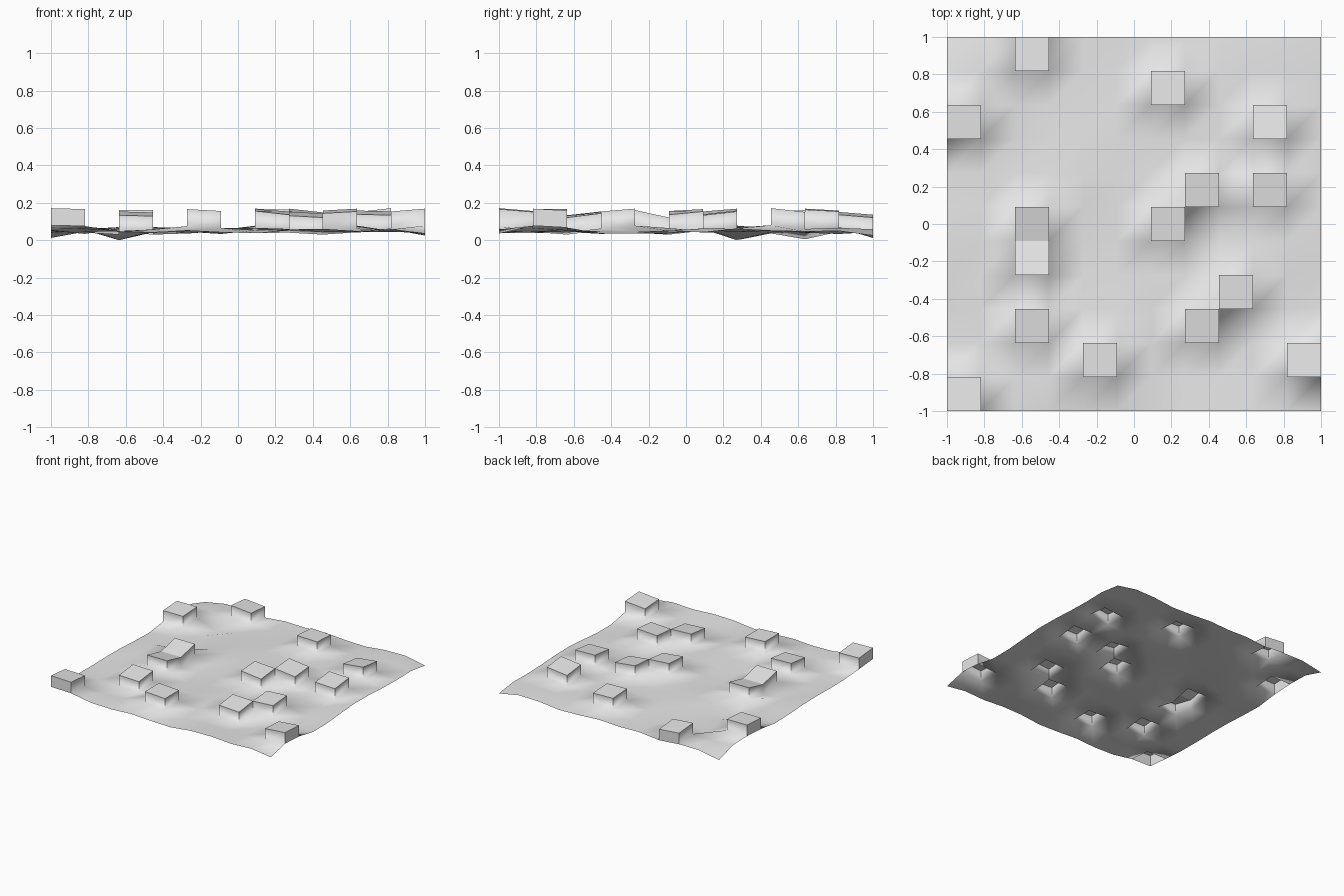
import bpy
import bmesh
import math

cube = bpy.data.objects.get("Cube")
if cube:
    bpy.data.objects.remove(cube, do_unlink=True)

CELLS = 11
STEP = 2 / CELLS
RAISE = STEP / 2

# Raised cells: column, row, base height and its rise along x and y (thousandths)
RAISED = [
    (0, 0, 70, -5, -15), (4, 1, 70, -10, 0), (10, 1, 65, 15, -10),
    (2, 2, 50, -5, 20), (7, 2, 45, -10, 20), (8, 3, 65, 10, 15),
    (2, 4, 50, 0, -40), (2, 5, 50, 0, 40), (6, 5, 60, -20, 10),
    (7, 6, 60, -20, 15), (9, 6, 55, -5, 20), (0, 8, 65, 0, 10),
    (9, 8, 60, 20, -20), (6, 9, 70, -5, -10), (2, 10, 45, -15, -15),
]
raised_cells = {(col, row) for col, row, *_ in RAISED}
CORNERS = [(0, 0), (1, 0), (1, 1), (0, 1)]


def rolling_height(i, j):
    """Gently uneven ground."""
    return 0.05 + 0.009 * math.sin(1.9 * i + 0.8 * j) + 0.008 * math.cos(1.3 * j - 0.7 * i)


height = {(i, j): rolling_height(i, j)
          for i in range(CELLS + 1) for j in range(CELLS + 1)}
for col, row, base, rise_x, rise_y in RAISED:
    for a, b in CORNERS:
        height[col + a, row + b] = (base + rise_x * (a - 0.5) + rise_y * (b - 0.5)) / 1000

# Hollows and outer corners of the sheet
height.update({(2, 7): 0.0, (2, 9): 0.005, (0, 11): 0.012,
               (11, 11): 0.025, (11, 0): 0.035})

bm = bmesh.new()


def add_layer(points, lift):
    return {(i, j): bm.verts.new((i * STEP - 1, j * STEP - 1, height[i, j] + lift))
            for i, j in points}


def corners(cell):
    return [(cell[0] + a, cell[1] + b) for a, b in CORNERS]


ground = add_layer(sorted(height), 0)
tops = add_layer(sorted({p for cell in raised_cells for p in corners(cell)}), RAISE)

# Ground quads, raised tops, and walls wherever a raised cell meets the ground
top_faces = []
sides = [(0, -1), (1, 0), (0, 1), (-1, 0)]
for col in range(CELLS):
    for row in range(CELLS):
        ring = corners((col, row))
        if (col, row) not in raised_cells:
            bm.faces.new([ground[p] for p in ring])
            continue
        top_faces.append(bm.faces.new([tops[p] for p in ring]))
        for k, (dx, dy) in enumerate(sides):
            if (col + dx, row + dy) not in raised_cells:
                p, q = ring[k], ring[(k + 1) % 4]
                bm.faces.new([ground[p], ground[q], tops[q], tops[p]])

# Smooth ground flowing into the walls, crisp edges on the raised blocks
for face in bm.faces:
    face.smooth = True
top_verts = set(tops.values())
for edge in bm.edges:
    if edge.verts[0] in top_verts or edge.verts[1] in top_verts:
        edge.smooth = False

# Sink or lift the sheet so its lowest point rests on the floor
lowest = min(v.co.z for v in bm.verts)
for v in bm.verts:
    v.co.z -= lowest

mesh = bpy.data.meshes.new("terrain_sheet")
bm.to_mesh(mesh)
bm.free()

grey = bpy.data.materials.new("light_grey")
grey.use_nodes = True
colour = (0.8, 0.8, 0.8, 1)
grey.diffuse_color = colour
grey.node_tree.nodes["Principled BSDF"].inputs["Base Color"].default_value = colour
mesh.materials.append(grey)

terrain = bpy.data.objects.new("terrain_sheet", mesh)
bpy.context.collection.objects.link(terrain)
